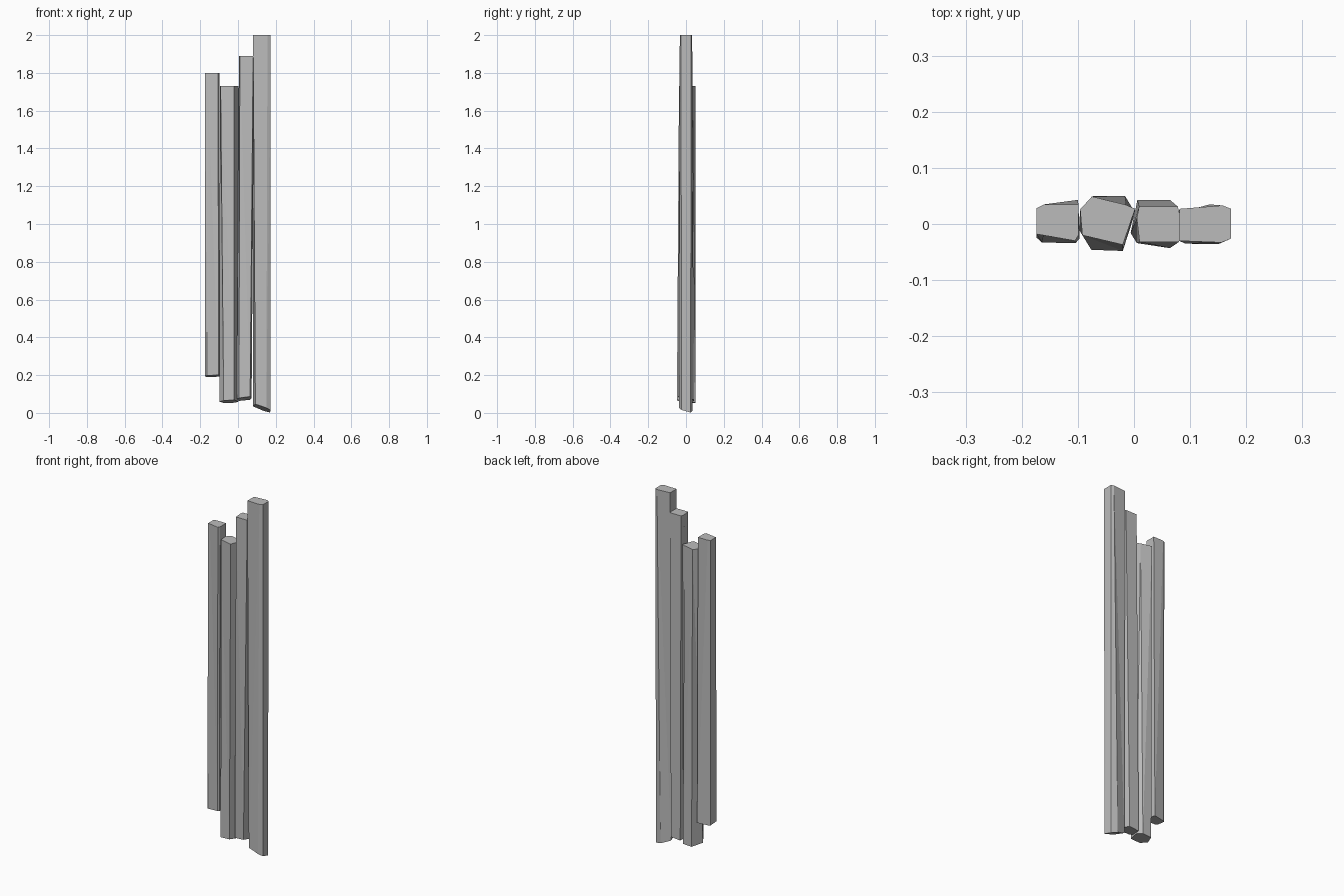
import bpy
import bmesh

cube = bpy.data.objects.get("Cube")
if cube:
    bpy.data.objects.remove(cube, do_unlink=True)

stone = bpy.data.materials.new("grey_stone")
stone.use_nodes = True
stone.diffuse_color = (0.5, 0.5, 0.5, 1)
shader = stone.node_tree.nodes["Principled BSDF"]
shader.inputs["Base Color"].default_value = stone.diffuse_color
shader.inputs["Roughness"].default_value = 0.9


def build_column(name, top, bottom, top_height, base_height, base_slope):
    """Loft a faceted shaft between two outlines given in hundredths of a unit."""
    bm = bmesh.new()
    middle = sum(x for x, y in bottom) / len(bottom)
    slope_x, slope_y = base_slope

    # Angled foot outline and level top outline
    lower = []
    for x, y in bottom:
        z = base_height + (slope_x * (x - middle) + slope_y * y) / 100
        lower.append(bm.verts.new((x / 100, y / 100, max(z, 0))))
    upper = [bm.verts.new((x / 100, y / 100, top_height)) for x, y in top]

    # End caps and long flat sides
    bm.faces.new(upper)
    bm.faces.new(lower[::-1])
    count = len(upper)
    for i in range(count):
        j = (i + 1) % count
        bm.faces.new((lower[i], lower[j], upper[j], upper[i]))
    bmesh.ops.triangulate(bm, faces=[f for f in bm.faces if len(f.verts) == 4])
    bmesh.ops.recalc_face_normals(bm, faces=bm.faces)

    mesh = bpy.data.meshes.new(name)
    bm.to_mesh(mesh)
    bm.free()
    mesh.materials.append(stone)
    column = bpy.data.objects.new(name, mesh)
    bpy.context.collection.objects.link(column)
    return column


# Outlines run anticlockwise from the front corner on the right-hand side
build_column(
    "right_outer_column",
    top=[(-16.2, -2), (-10.5, -3), (-9.9, -2), (-9.9, 3.5), (-16, 3.5), (-17.4, 2.8), (-17.4, -1.8)],
    bottom=[(-16.4, -3.3), (-10.4, -3.4), (-9.7, -2.6), (-10, 4.3), (-16, 3.3), (-17.2, 2.7), (-17.4, -2.4)],
    top_height=1.8, base_height=0.195, base_slope=(0.05, -0.12))

build_column(
    "right_inner_column",
    top=[(-9.2, -2), (-2, -3.7), (0.2, 2.7), (-1.4, 3.4), (-7.5, 4.9), (-9.6, 2.6)],
    bottom=[(-7.6, -4.6), (-2, -4.8), (0.2, 2), (-1.6, 5), (-7, 5), (-9.8, -1)],
    top_height=1.73, base_height=0.06, base_slope=(0.05, -0.15))

build_column(
    "left_inner_column",
    top=[(1, -3.2), (8, -3.2), (8.6, 0), (7.8, 3.1), (0.9, 3.1), (0.5, 1)],
    bottom=[(0.5, -3.4), (6.4, -4.3), (7.2, 0), (6.4, 4.3), (0.6, 4.3), (-0.6, -1.6)],
    top_height=1.89, base_height=0.075, base_slope=(0.1, -0.2))

build_column(
    "left_outer_column",
    top=[(8, -3), (15.6, -3.3), (17.3, -2.6), (17.3, 2.7), (15.8, 3.3), (8.1, 2.7)],
    bottom=[(9.2, -3.5), (15, -3.6), (17.2, -2.4), (17, 2.4), (13.5, 3.5), (8, 2)],
    top_height=2.0, base_height=0.022, base_slope=(-0.35, -0.3))
